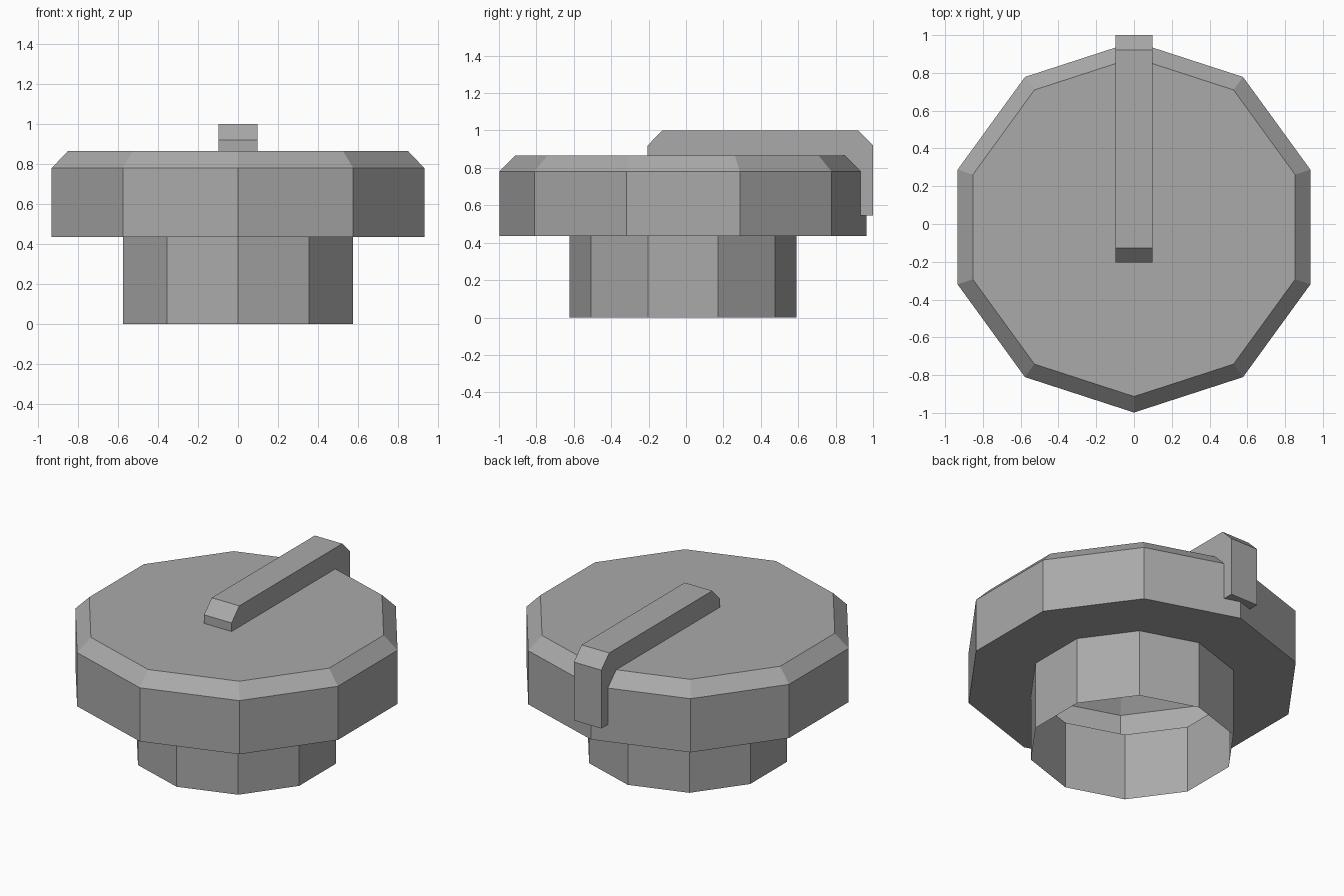
import bpy
from math import sin, cos, pi

cube = bpy.data.objects.get("Cube")
if cube:
    bpy.data.objects.remove(cube, do_unlink=True)

SIDES = 10
CENTRE_Y = -0.016

grey = bpy.data.materials.new("plain grey")
grey.use_nodes = True
colour = (0.4, 0.4, 0.4, 1)
grey.diffuse_color = colour
grey.node_tree.nodes["Principled BSDF"].inputs["Base Color"].default_value = colour


def add_part(name, verts, faces):
    mesh = bpy.data.meshes.new(name)
    mesh.from_pydata(verts, [], faces)
    mesh.materials.append(grey)
    mesh.update()
    part = bpy.data.objects.new(name, mesh)
    bpy.context.collection.objects.link(part)
    return part


def lathe(name, profile, cap_top=False):
    """Ten-sided shell from (radius, height) rings, with a corner facing the front."""
    verts = [(r * sin(2 * pi * i / SIDES), CENTRE_Y - r * cos(2 * pi * i / SIDES), z)
             for r, z in profile for i in range(SIDES)]
    faces = []
    for ring in range(len(profile) - 1):
        a, b = ring * SIDES, (ring + 1) * SIDES
        for i in range(SIDES):
            j = (i + 1) % SIDES
            faces.append((a + i, a + j, b + j, b + i))
    if cap_top:
        faces.append(range(len(verts) - SIDES, len(verts)))
    return add_part(name, verts, faces)


def extrude_side(name, profile, half_width):
    """Solid bar from a (y, z) outline, extruded evenly across x."""
    n = len(profile)
    verts = [(x, y, z) for x in (-half_width, half_width) for y, z in profile]
    faces = [range(n), range(2 * n - 1, n - 1, -1)]
    faces += [(i, n + i, n + (i + 1) % n, (i + 1) % n) for i in range(n)]
    return add_part(name, verts, faces)


# Open, thin-walled neck below the cap
lathe("neck", [(0.607, 0), (0.607, 0.435)])

# Hollow cap: underside ledge, wall, chamfer and flat top
lathe("cap", [(0.607, 0.435), (0.982, 0.435), (0.982, 0.78), (0.897, 0.865)], cap_top=True)

# Bar handle across the top, hooked down over the back edge
extrude_side("handle", [(-0.205, 0.86), (-0.205, 0.92), (-0.127, 1.0), (0.92, 1.0),
                        (1.0, 0.92), (1.0, 0.545), (0.925, 0.545), (0.925, 0.77),
                        (0.84, 0.86)], 0.098)
